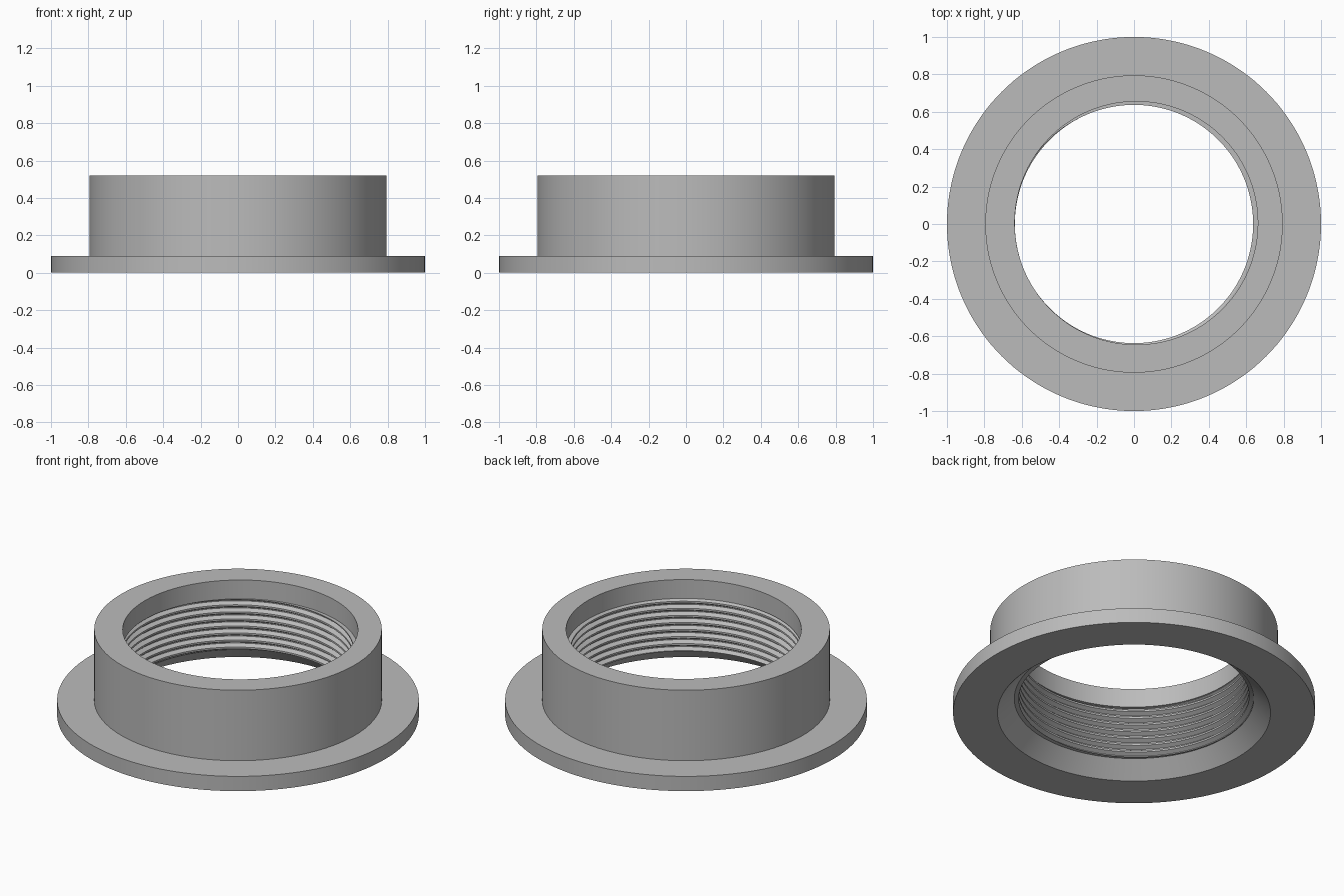
import bpy
import bmesh
from math import cos, sin, pi, radians

cube = bpy.data.objects.get("Cube")
if cube:
    bpy.data.objects.remove(cube, do_unlink=True)

SEGMENTS = 144
THREAD_LOW, THREAD_HIGH = 0.09, 0.405
PITCH, CREST, ROOT = 0.043, 0.637, 0.66
# Corners of one thread turn, as (phase in the pitch, radius)
TURN = [(0.0, CREST), (0.25, CREST), (0.5625, ROOT), (0.6875, ROOT)]


def thread_radius(phase):
    """Radius of the bore at a phase of the thread."""
    phase %= 1
    corners = TURN + [(1.0, CREST)]
    for (p0, r0), (p1, r1) in zip(corners, corners[1:]):
        if phase <= p1:
            return r0 + (r1 - r0) * (phase - p0) / (p1 - p0)


def thread_section(angle):
    """Section of the helical thread at an angle, cut off at both ends."""
    shift = angle / (2 * pi)
    points = []
    for turn in range(-2, 9):
        for phase, radius in TURN:
            z = THREAD_LOW + PITCH * (turn + phase + shift)
            if z < THREAD_LOW or z > THREAD_HIGH:
                z = min(max(z, THREAD_LOW), THREAD_HIGH)
                radius = thread_radius((z - THREAD_LOW) / PITCH - shift)
            points.append((radius, z))
    return points


def section(angle):
    """Closed section of the whole collar at an angle."""
    c, s = cos(angle), sin(angle)
    inner = [(0.755, 0), (0.662, THREAD_LOW)] + thread_section(angle)
    outer = [(0.795, 0.52), (0.795, 0.09), (1, 0.09), (1, 0)]
    # The plain upper bore is slightly off centre
    bore = [(0.012 + 0.65 * c, 0.005 + 0.65 * s, z) for z in (THREAD_HIGH, 0.52)]
    ring = lambda pts: [(r * c, r * s, z) for r, z in pts]
    return ring(inner) + bore + ring(outer)


# Flanged collar: sections joined around the axis
bm = bmesh.new()
columns = [[bm.verts.new(p) for p in section(2 * pi * i / SEGMENTS)]
           for i in range(SEGMENTS + 1)]
for a, b in zip(columns, columns[1:]):
    for j in range(len(a)):
        k = (j + 1) % len(a)
        bm.faces.new((a[j], a[k], b[k], b[j]))
bmesh.ops.remove_doubles(bm, verts=bm.verts, dist=0.00002)
bmesh.ops.recalc_face_normals(bm, faces=bm.faces)

mesh = bpy.data.meshes.new("threaded_flange_collar")
bm.to_mesh(mesh)
bm.free()
collar = bpy.data.objects.new("threaded_flange_collar", mesh)
bpy.context.collection.objects.link(collar)

# Plain grey metal
grey = bpy.data.materials.new("grey")
grey.use_nodes = True
grey.diffuse_color = (0.5, 0.5, 0.5, 1)
grey.node_tree.nodes["Principled BSDF"].inputs["Base Color"].default_value = (0.5, 0.5, 0.5, 1)
mesh.materials.append(grey)

bpy.context.view_layer.objects.active = collar
collar.select_set(True)
bpy.ops.object.shade_smooth_by_angle(angle=radians(25))
